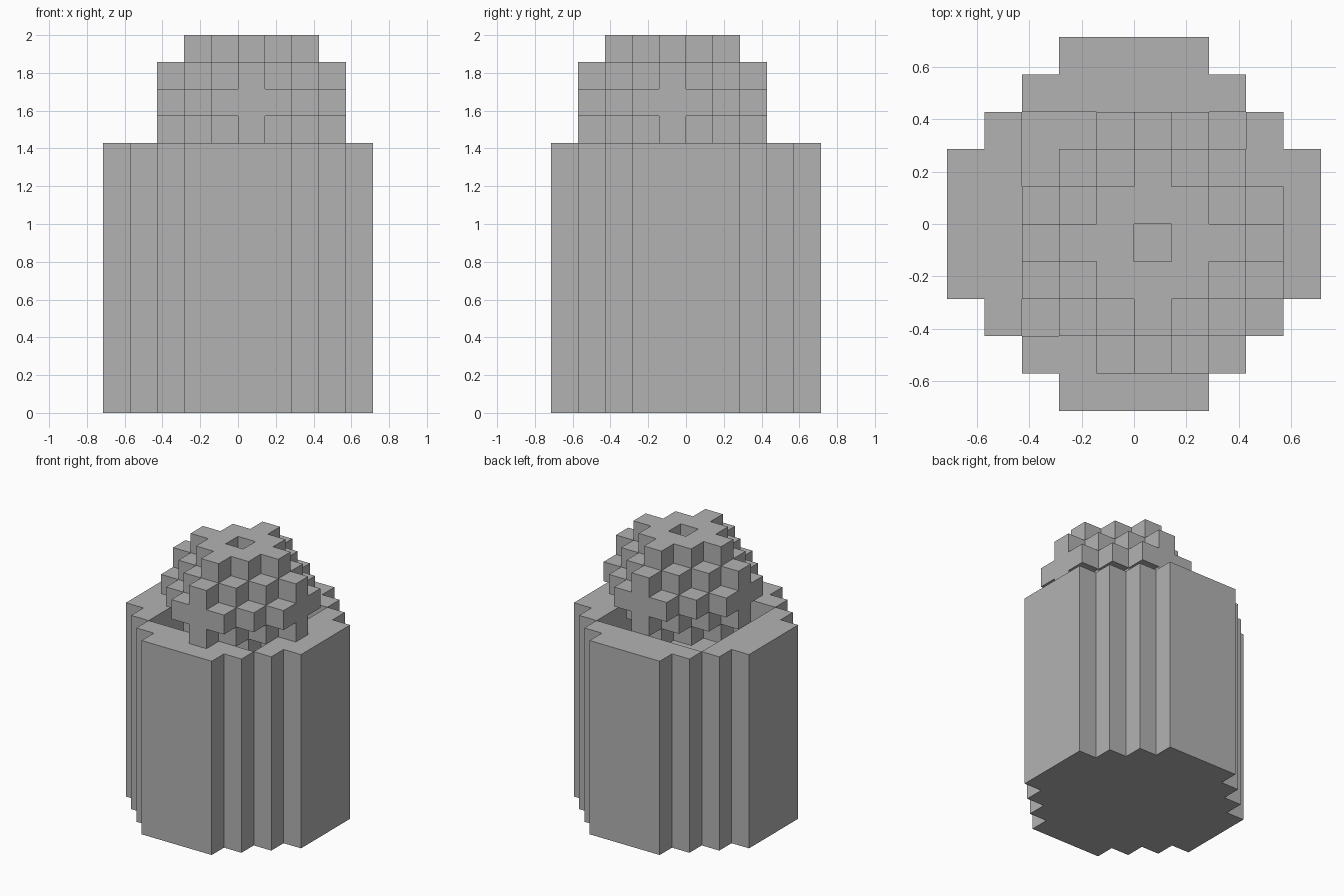
import bpy
import bmesh
from mathutils import Vector

cube = bpy.data.objects.get("Cube")
if cube:
    bpy.data.objects.remove(cube, do_unlink=True)

UNIT = 1 / 7  # edge of one block

grey = bpy.data.materials.new("plain grey")
grey.use_nodes = True
colour = (0.45, 0.45, 0.45, 1)
grey.diffuse_color = colour
grey.node_tree.nodes["Principled BSDF"].inputs["Base Color"].default_value = colour


def build_blocks(name, cells):
    """Skin a set of block cells, keeping only the outward faces."""
    bm = bmesh.new()
    for cell in cells:
        middle = Vector(cell) + Vector((0.5, 0.5, 0.5))
        for axis in range(3):
            for sign in (-1, 1):
                normal = Vector((0, 0, 0))
                normal[axis] = sign
                if tuple(int(c + n) for c, n in zip(cell, normal)) in cells:
                    continue
                u = Vector((0, 0, 0))
                u[(axis + 1) % 3] = 0.5
                v = normal.cross(u)
                centre = middle + normal * 0.5
                corners = (centre - u - v, centre + u - v, centre + u + v, centre - u + v)
                bm.faces.new([bm.verts.new(p * UNIT) for p in corners])
    bmesh.ops.remove_doubles(bm, verts=bm.verts, dist=UNIT / 100)
    mesh = bpy.data.meshes.new(name)
    bm.to_mesh(mesh)
    bm.free()
    mesh.materials.append(grey)
    obj = bpy.data.objects.new(name, mesh)
    bpy.context.collection.objects.link(obj)
    return obj


# Stepped round pot with a square well in its top
RIM, FLOOR = 10, 8
pot = set()
for x in range(-5, 5):
    for y in range(-5, 5):
        px, py = abs(x + 0.5), abs(y + 0.5)
        if px + py <= 6:
            top = FLOOR if max(px, py) < 3 else RIM
            pot.update((x, y, z) for z in range(top))
build_blocks("pot", pot)

# Hollow stepped ball, one block off centre, seated in the well
ball = set()
for a in range(-3, 4):
    for b in range(-3, 4):
        for c in range(-2, 3):
            if 3 <= abs(a) + abs(b) + abs(c) <= 4:
                ball.add((a, b - 1, c + 11))
# Leave out blocks that would overlap the pot
build_blocks("cactus_ball", ball - pot)
